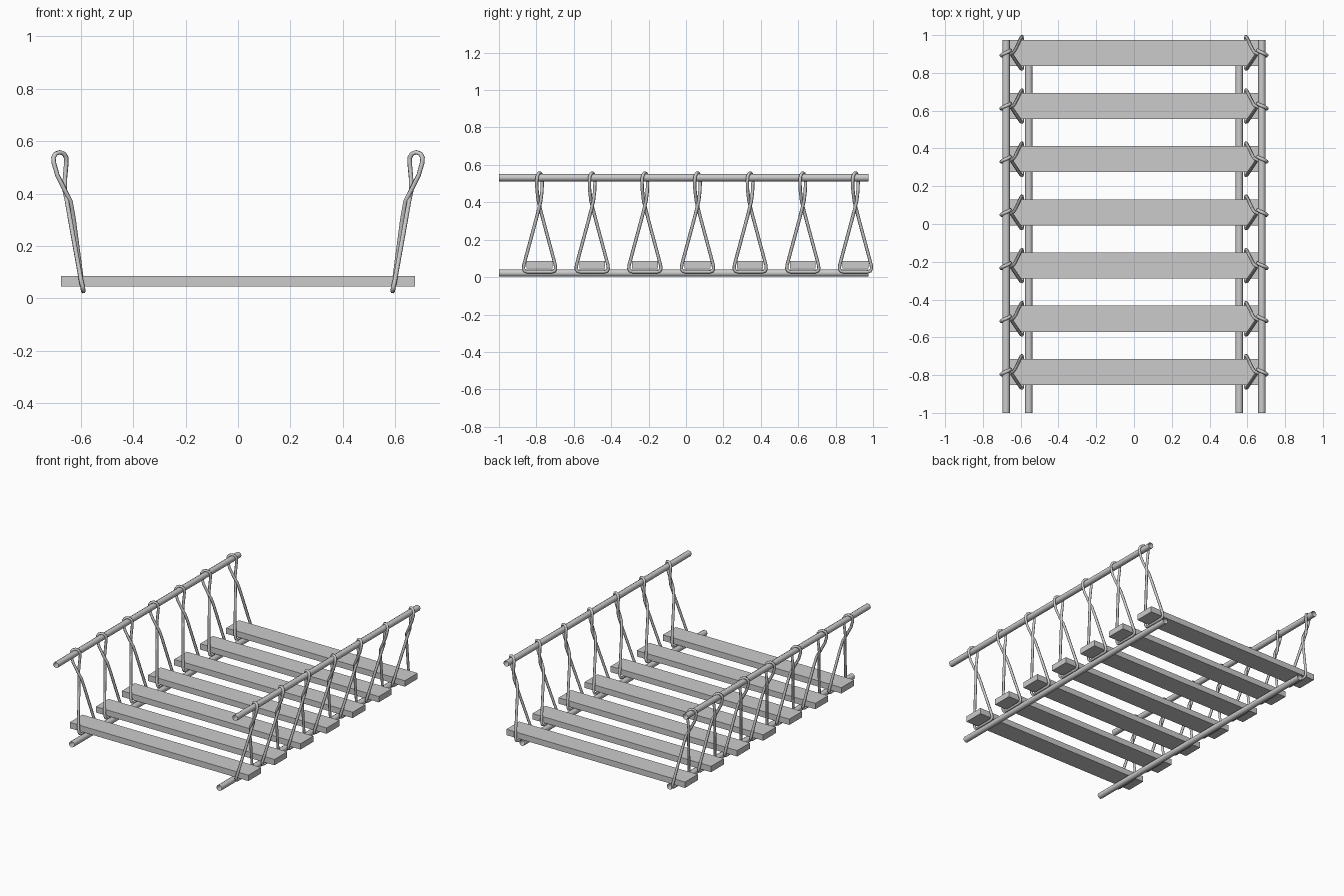
import bpy

if "Cube" in bpy.data.objects:
    bpy.data.objects.remove(bpy.data.objects["Cube"])

# Shared layout
COUNT, STEP, FIRST_Y = 7, 0.2815, -0.783


def tube(name, points, radius, cyclic=False, bevel_res=2):
    """Sweep a round, open-ended rope along a polyline."""
    cu = bpy.data.curves.new(name, 'CURVE')
    cu.dimensions = '3D'
    cu.bevel_depth = radius
    cu.bevel_resolution = bevel_res
    cu.use_fill_caps = False
    sp = cu.splines.new('POLY')
    sp.points.add(len(points) - 1)
    for p, co in zip(sp.points, points):
        p.co = (*co, 1)
    sp.use_cyclic_u = cyclic
    sp.use_smooth = True
    ob = bpy.data.objects.new(name, cu)
    bpy.context.collection.objects.link(ob)
    return ob


def plank(name, y):
    bpy.ops.mesh.primitive_cube_add(size=1, location=(0, y, 0.065))
    ob = bpy.context.object
    ob.name = name
    ob.scale = (1.35, 0.138, 0.04)
    bpy.ops.object.transform_apply(location=False, rotation=False, scale=True)


# Twisted hanger loop: under the plank, crossing, then over the hand rope
LOOP = [
    (0.590, -0.065, 0.028), (0.590, 0.065, 0.028), (0.591, 0.080, 0.033),
    (0.593, 0.086, 0.045), (0.596, 0.084, 0.065), (0.628, 0.018, 0.310),
    (0.639, 0.002, 0.372), (0.659, -0.007, 0.410), (0.689, -0.014, 0.470),
    (0.702, -0.015, 0.515), (0.704, -0.013, 0.537), (0.696, -0.007, 0.552),
    (0.680, 0.000, 0.558), (0.664, 0.007, 0.552), (0.655, 0.013, 0.537),
    (0.655, 0.015, 0.515), (0.660, 0.013, 0.460), (0.661, 0.007, 0.410),
    (0.653, -0.002, 0.372), (0.642, -0.018, 0.310), (0.598, -0.084, 0.065),
    (0.593, -0.086, 0.045), (0.591, -0.080, 0.033),
]

# Hand ropes and foot ropes on both sides
for side, s in (("left", -1), ("right", 1)):
    for part, x, z in (("hand_rope", 0.677, 0.532), ("foot_rope", 0.557, 0.022)):
        tube(f"{part}_{side}", [(s * x, -1.0, z), (s * x, 0.975, z)], 0.02)

# Planks with a hanger loop at each end
for i in range(COUNT):
    y = FIRST_Y + i * STEP
    plank(f"plank_{i + 1}", y)
    for side, s in (("left", -1), ("right", 1)):
        pts = [(s * a, y + b, c) for a, b, c in LOOP]
        tube(f"hanger_{side}_{i + 1}", pts, 0.009, cyclic=True, bevel_res=1)
